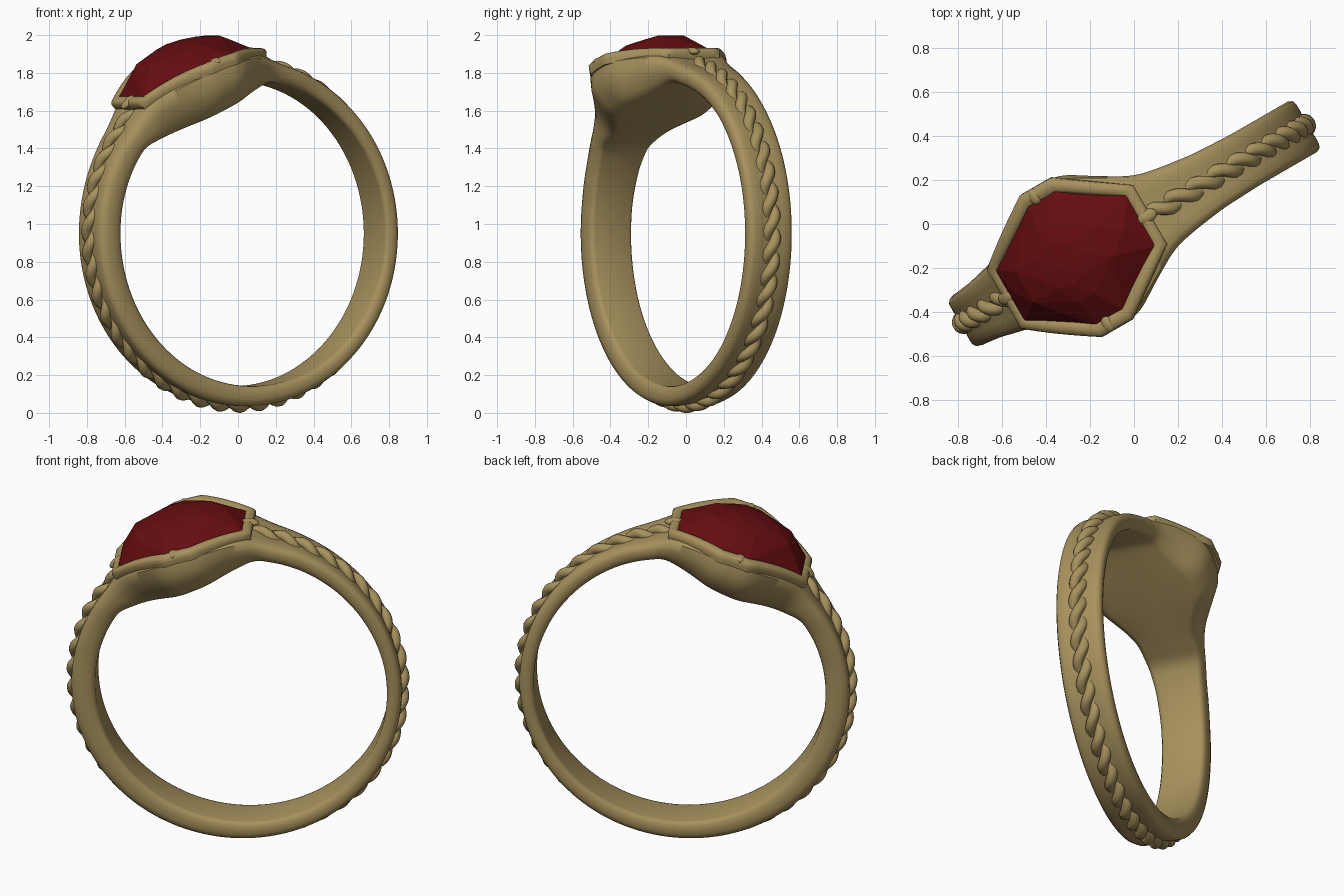
import bpy, bmesh
from math import sin, cos, radians, pi
from mathutils import Vector

if "Cube" in bpy.data.objects:
    bpy.data.objects.remove(bpy.data.objects["Cube"])

YAW, ROLL, CZ = radians(30), radians(20), 0.95     # ring heading, head roll, centre height


def place(u, v, n):
    """Head frame (u along head, v across band, n outward) to world."""
    a, z = u * cos(ROLL) - n * sin(ROLL), u * sin(ROLL) + n * cos(ROLL)
    return Vector((a * cos(YAW) - v * sin(YAW), a * sin(YAW) + v * cos(YAW), CZ + z))


def polar(th, v, r):
    """Point at angle th from the head centre, wrapped round the finger axis."""
    return place(r * sin(th), v, r * cos(th))


def material(name, col):
    m = bpy.data.materials.new(name)
    m.diffuse_color = (*col, 1)
    m.use_nodes = True
    m.node_tree.nodes["Principled BSDF"].inputs["Base Color"].default_value = m.diffuse_color
    return m


gold = material("gold", (0.39, 0.285, 0.11))
red = material("red_gem", (0.13, 0.004, 0.005))


def link(name, me, mat, smooth=None):
    ob = bpy.data.objects.new(name, me)
    bpy.context.collection.objects.link(ob)
    me.materials.append(mat)
    if smooth:
        bpy.ops.object.select_all(action='DESELECT')
        ob.select_set(True)
        bpy.context.view_layer.objects.active = ob
        bpy.ops.object.shade_smooth_by_angle(angle=radians(smooth))


def sweep(name, verts, rows, cols, mat, smooth):
    """Surface of a grid closed in both directions."""
    faces = [(i * cols + j, i * cols + (j + 1) % cols,
              (i + 1) % rows * cols + (j + 1) % cols, (i + 1) % rows * cols + j)
             for i in range(rows) for j in range(cols)]
    me = bpy.data.meshes.new(name)
    me.from_pydata(verts, [], faces)
    bm = bmesh.new()
    bm.from_mesh(me)
    bmesh.ops.recalc_face_normals(bm, faces=bm.faces)
    bm.to_mesh(me)
    bm.free()
    link(name, me, mat, smooth)


def lerp_table(table, x):
    x = abs(x)
    for (x0, y0), (x1, y1) in zip(table, table[1:]):
        if x <= x1:
            return y0 + (y1 - y0) * (x - x0) / (x1 - x0)
    return table[-1][1]


def softened(f, d, k=3):
    return sum(f(d + o) for o in (-k, -k / 2, 0, k / 2, k)) / 5


def inner_radius(d):
    """Finger hole, cut by a slightly tilted flat under the head."""
    hole = .808 + .026 * sin(radians(d) - ROLL)
    return min(hole, .685 / max(cos(radians(d + 5)), .1))


# band: swept section that widens and flattens inside under the head
WIDTH = [(0, .388), (7, .382), (26, .192), (33, .166), (45, .142), (60, .133), (190, .132)]
HEAD = [(0, 1), (20, 1), (32, 0), (190, 0)]
HALF = [(.50, 1), (.78, .99), (.93, .90), (1, .66), (1, .38), (.96, .16), (.88, .03), (.78, 0)]
N = 240
verts = []
for i in range(N):
    d = -180 + 360 * i / N
    w = softened(lambda x: lerp_table(WIDTH, x - 1), d)
    h = softened(lambda x: lerp_table(HEAD, x), d)
    ri = softened(inner_radius, d, 2.5)
    ro = .914 + .036 * h
    sec = [(0, ro - .01)]
    sec += [(f * w * (1 - .2 * h * (1 - t) ** 1.4), ri + (ro - ri) * t) for f, t in HALF]
    loop = sec + [(0, ri)] + [(-a, b) for a, b in reversed(sec[1:])]
    verts += [polar(radians(d), a, b) for a, b in loop]
sweep("band", verts, N, len(verts) // N, gold, 50)


# twisted rope: two strands round the outside of the band
def strand(name, phase):
    cu = bpy.data.curves.new(name, 'CURVE')
    cu.dimensions = '3D'
    cu.bevel_depth, cu.bevel_resolution, cu.use_fill_caps = .030, 3, True
    sp = cu.splines.new('POLY')
    n = 500
    sp.points.add(n)
    for i in range(n + 1):
        t = i / n
        a = 2 * pi * 20 * t + phase
        p = polar(radians(25 + 310 * t), .025 * cos(a), .896 + .025 * sin(a))
        sp.points[i].co = (*p, 1)
    sp.use_smooth = True
    ob = bpy.data.objects.new(name, cu)
    bpy.context.collection.objects.link(ob)
    cu.materials.append(gold)


strand("rope_strand_a", 0)
strand("rope_strand_b", pi)

R = .965                                           # cylinder the bezel wraps on


def octagon(a, b, c, e, o=.025):
    """Stretched octagon: ends at +-a (half width b), sides at +-e (half length c, offset o)."""
    return [(a, -b), (a, b), (o + c, e), (o - c, e), (-a, b), (-a, -b), (o - c, -e), (o + c, -e)]


def subdivided(pts, n=8):
    return [(p[0] + (q[0] - p[0]) * k / n, p[1] + (q[1] - p[1]) * k / n)
            for p, q in zip(pts, pts[1:] + pts[:1]) for k in range(n)]


# bezel: raised octagonal frame bent round the ring
outer = subdivided(octagon(.424, .156, .085, .374))
inner = subdivided(octagon(.364, .128, .070, .305))
profile = [(.05, .92), (0, .945), (.03, .968), (.2, .979), (.5, .983), (.8, .979), (1, .968), (1, .92)]
verts = []
for t, r in profile:
    verts += [polar((o[0] + (q[0] - o[0]) * t) / R, o[1] + (q[1] - o[1]) * t, r)
              for o, q in zip(outer, inner)]
sweep("bezel", verts, len(profile), len(outer), gold, 50)


# prongs: small rounded claws in the middle of each end and side
def prong(name, s, v, along, across):
    bm = bmesh.new()
    bmesh.ops.create_uvsphere(bm, u_segments=16, v_segments=10, radius=1)
    for p in bm.verts:
        p.co = polar((s + p.co.x * along) / R, v + p.co.y * across, .968 + p.co.z * .02)
    me = bpy.data.meshes.new(name)
    bm.to_mesh(me)
    bm.free()
    link(name, me, gold, 60)


for sgn, side in ((1, "right"), (-1, "left")):
    prong("end_prong_" + side, sgn * .405, 0, .05, .032)
    prong("side_prong_" + side, 0, sgn * .335, .028, .04)

# gem: convex faceted dome, girdle follows the bezel
base = octagon(.382, .138, .074, .318)
mids = [((p[0] + q[0]) / 2, (p[1] + q[1]) / 2) for p, q in zip(base, base[1:] + base[:1])]
bm = bmesh.new()
for s, v in base:
    bm.verts.new(polar(s / R, v, .93))
    bm.verts.new(polar(s / R, v, .966))
for ring, k, n in ((mids, .80, .995), (base, .58, 1.043), (mids, .34, 1.070)):
    for s, v in ring:
        bm.verts.new(place(s * k - .03 * (1 - k), v * k, n - .10 * (s * k) ** 2))
bm.verts.new(place(-.03, 0, 1.079))
hull = bmesh.ops.convex_hull(bm, input=bm.verts)
loose = [g for g in set(hull["geom_interior"]) if isinstance(g, bmesh.types.BMVert)]
bmesh.ops.delete(bm, geom=loose, context='VERTS')
bmesh.ops.recalc_face_normals(bm, faces=bm.faces)
me = bpy.data.meshes.new("gem")
bm.to_mesh(me)
bm.free()
link("gem", me, red)
